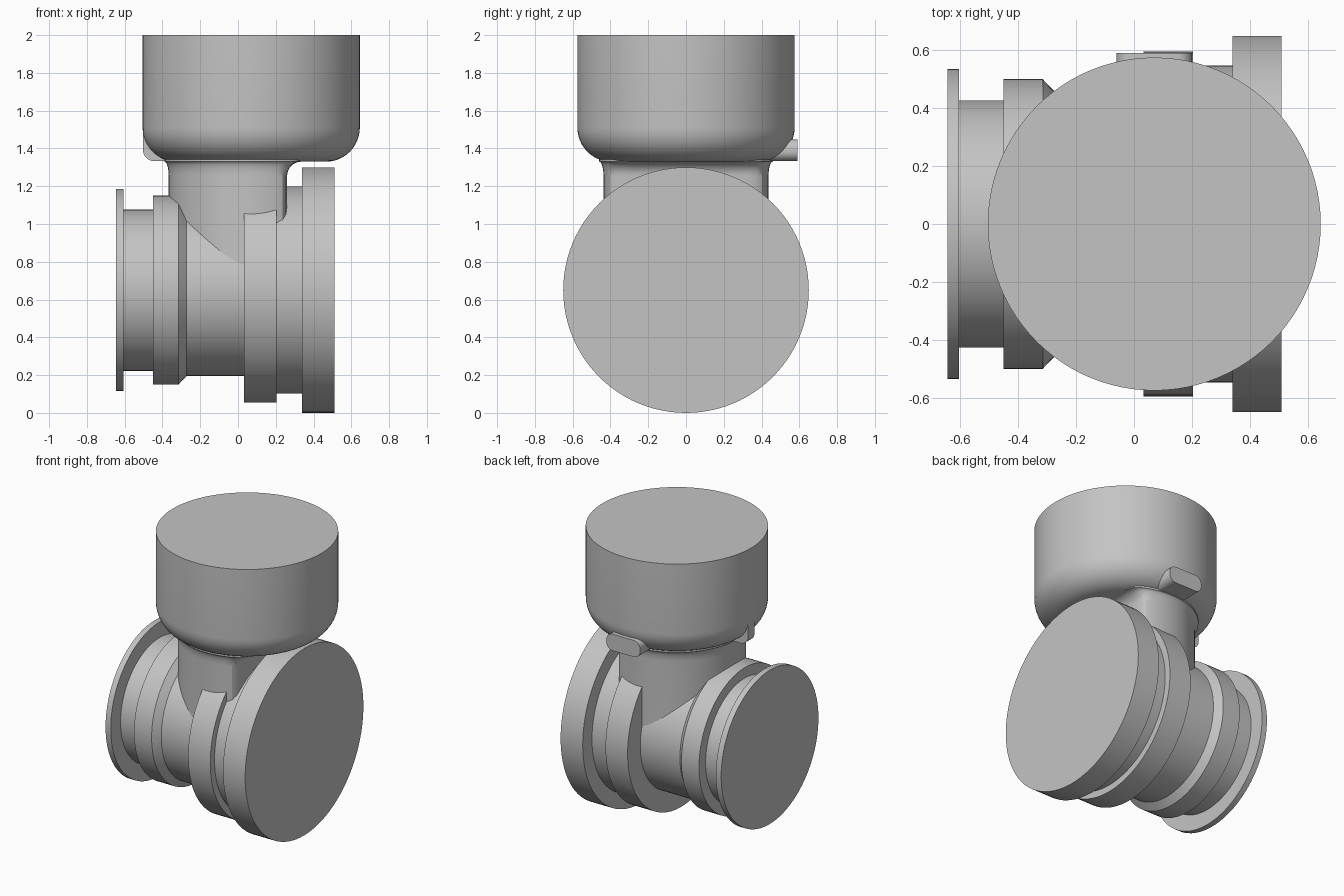
import bpy, bmesh, math
from mathutils import Vector

cube = bpy.data.objects.get("Cube")
if cube:
    bpy.data.objects.remove(cube, do_unlink=True)

SEG = 96
AXIS_Z = 0.65      # height of the horizontal pipe axis
STEM_X = 0.07      # position of the vertical stem axis

grey = bpy.data.materials.new("light grey")
grey.use_nodes = True
colour = (0.55, 0.55, 0.55, 1)
grey.diffuse_color = colour
grey.node_tree.nodes["Principled BSDF"].inputs["Base Color"].default_value = colour


def finish(name, bm):
    bmesh.ops.recalc_face_normals(bm, faces=bm.faces)
    mesh = bpy.data.meshes.new(name)
    bm.to_mesh(mesh)
    bm.free()
    obj = bpy.data.objects.new(name, mesh)
    bpy.context.collection.objects.link(obj)
    mesh.materials.append(grey)
    bpy.ops.object.select_all(action='DESELECT')
    obj.select_set(True)
    bpy.context.view_layer.objects.active = obj
    bpy.ops.object.shade_smooth_by_angle(angle=math.radians(30))
    return obj


def loft(name, rings):
    """Skin closed rings of equal length and cap both ends."""
    bm = bmesh.new()
    loops = [[bm.verts.new(p) for p in ring] for ring in rings]
    for a, b in zip(loops, loops[1:]):
        for i in range(SEG):
            j = (i + 1) % SEG
            bm.faces.new((a[i], a[j], b[j], b[i]))
    bm.faces.new(loops[0])
    bm.faces.new(loops[-1])
    return finish(name, bm)


angles = [2 * math.pi * i / SEG for i in range(SEG)]


def pipe(name, profile):
    """Turn (x, radius) pairs around the horizontal axis."""
    return loft(name, [[(x, r * math.cos(a), AXIS_Z + r * math.sin(a)) for a in angles]
                       for x, r in profile])


def rounded_block(name, low, high, axis, radius):
    """Box whose edges parallel to one axis are rounded."""
    bm = bmesh.new()
    bmesh.ops.create_cube(bm, size=1)
    low, high = Vector(low), Vector(high)
    for v in bm.verts:
        v.co = Vector([(l + h) / 2 + c * (h - l) for l, h, c in zip(low, high, v.co)])
    edges = [e for e in bm.edges
             if abs((e.verts[0].co - e.verts[1].co).normalized()[axis]) > 0.9]
    bmesh.ops.bevel(bm, geom=edges, offset=radius, segments=8, profile=0.5, affect='EDGES')
    return finish(name, bm)


# Horizontal pipe with flanges, chamfered collar and raised bands
pipe("pipe_body", [
    (-0.645, 0.535), (-0.605, 0.535), (-0.605, 0.427), (-0.45, 0.427),
    (-0.45, 0.5), (-0.315, 0.5), (-0.272, 0.455), (0.033, 0.455),
    (0.033, 0.595), (0.203, 0.595), (0.203, 0.548), (0.34, 0.548),
    (0.34, 0.65), (0.51, 0.65)])

# Cup with a rounded lower edge
corner, cup_r, cup_low = 0.18, 0.575, 1.33
cup = [(cup_r - corner + corner * math.sin(t), cup_low + corner - corner * math.cos(t))
       for t in (math.pi / 2 * i / 12 for i in range(13))]
cup.append((cup_r, 2.0))
loft("cup", [[(STEM_X + r * math.cos(a), r * math.sin(a), z) for a in angles]
             for r, z in cup])


# Stem: a round neck flattened towards the large flange, flaring into the cup
def stem_ring(z, flare):
    ring = []
    for a in angles:
        r, flat = 0.437 + 0.3 * flare, 0.19 + flare
        if math.cos(a) > 0.05:
            facing = flat / math.cos(a)
            r = (r ** -18 + facing ** -18) ** (-1 / 18)
        ring.append((STEM_X + r * math.cos(a), r * math.sin(a), z))
    return ring


fillet = 0.075
steps = [math.pi / 2 * i / 8 for i in range(9)]
loft("stem", [stem_ring(AXIS_Z, 0)]
     + [stem_ring(cup_low - fillet + fillet * math.sin(t), fillet * (1 - math.cos(t)))
        for t in steps]
     + [stem_ring(cup_low + 0.02, fillet)])

# Lug at the back and thin rib on the side of the cup
rounded_block("back_lug", (-0.06, 0.3, 1.333), (0.2, 0.59, 1.448), 1, 0.05)
rounded_block("side_rib", (-0.503, -0.035, 1.333), (-0.25, 0.035, 1.65), 1, 0.06)
